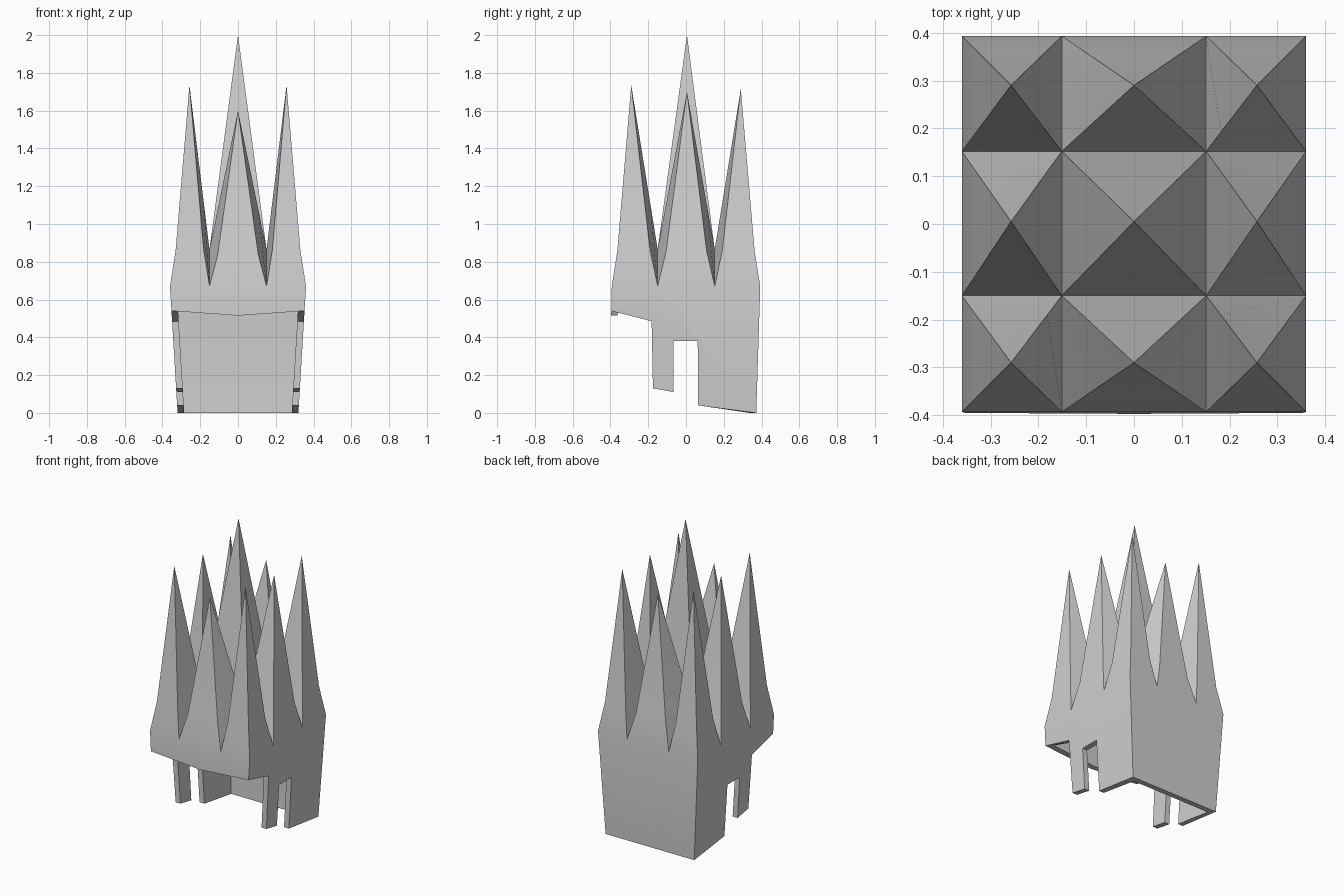
import bpy, bmesh, math

cube = bpy.data.objects.get("Cube")
if cube:
    bpy.data.objects.remove(cube, do_unlink=True)

# Single flat colour
grey = bpy.data.materials.new("light grey")
grey.use_nodes = True
grey.diffuse_color = (0.62, 0.62, 0.62, 1)
grey.node_tree.nodes["Principled BSDF"].inputs["Base Color"].default_value = (0.62, 0.62, 0.62, 1)

THICK = 0.035
# Lower outline of a side wall (y, z), front to back, with sideburn and notch
SIDE = [(-0.395, 0.54), (-0.182, 0.485), (-0.175, 0.13), (-0.065, 0.11),
        (-0.065, 0.38), (0.062, 0.38), (0.064, 0.04), (0.372, 0.0)]
# Spike tips: rows front to back, columns -x to +x
TIP_X, TIP_Y = (-0.257, 0.0, 0.257), (-0.29, 0.005, 0.29)
TIP_Z = ((1.735, 1.60, 1.735), (1.70, 2.0, 1.70), (1.715, 1.62, 1.715))


def wall_x(z, d):
    """Half width of the tapering side walls."""
    return 0.36 - 0.06 * (0.67 - z) - d


def spikes(bm, d, drop, tip_drop):
    """3 x 3 field of flared four-sided spikes."""
    low, high = 0.67 - drop, 0.865 - drop
    gx = (-wall_x(low, d), -0.151, 0.151, wall_x(low, d))
    gy = (-0.393 + d, -0.15, 0.152, 0.393 - d)
    for r in range(3):
        for c in range(3):
            tip = (TIP_X[c], TIP_Y[r], TIP_Z[r][c] - tip_drop)
            base, ring = [], []
            for i, j in ((c, r), (c + 1, r), (c + 1, r + 1), (c, r + 1)):
                inner = i in (1, 2) and j in (1, 2)
                p = (gx[i], gy[j], high if inner else low)
                tz = 0.29 if inner else 0.18      # rim corners flare outwards
                base.append(p)
                ring.append([p[k] + (tip[k] - p[k]) * t
                             for k, t in enumerate((0.29, 0.29, tz))])
            vb = [bm.verts.new(p) for p in base]
            vr = [bm.verts.new(p) for p in ring]
            vt = bm.verts.new(tip)
            for k in range(4):
                n = (k + 1) % 4
                bm.faces.new((vb[k], vb[n], vr[n], vr[k]))
                bm.faces.new((vr[k], vr[n], vt))
    return gx, gy, low


def shell(bm, d, drop, tip_drop):
    """Spikes plus four walls; returns the closed lower rim."""
    gx, gy, low = spikes(bm, d, drop, tip_drop)
    side = [list(p) for p in SIDE]
    side[0][0] += d
    side[-1][0] -= d
    left = [(wall_x(z, d), y, z) for y, z in side]
    right = [(-x, y, z) for x, y, z in left]
    centre = (0, -0.397 + d, 0.515)

    def face(points):
        bm.faces.new([bm.verts.new(p) for p in points])

    face([(gx[3], y, low) for y in reversed(gy)] + left)
    face([(gx[0], y, low) for y in reversed(gy)] + right)
    face([(x, gy[0], low) for x in gx] + [left[0], centre, right[0]])
    face([(x, gy[3], low) for x in gx] + [left[-1], right[-1]])
    return [centre] + left + right[::-1]


bm = bmesh.new()
outer = shell(bm, 0, 0, 0)
inner = shell(bm, THICK, 0.05, 0.4)
# Rim joining the outside to the lining
for k in range(len(outer)):
    n = (k + 1) % len(outer)
    bm.faces.new([bm.verts.new(p) for p in (outer[k], outer[n], inner[n], inner[k])])
bmesh.ops.remove_doubles(bm, verts=bm.verts, dist=0.0005)
bmesh.ops.recalc_face_normals(bm, faces=bm.faces)

mesh = bpy.data.meshes.new("spiked_hair")
bm.to_mesh(mesh)
bm.free()
mesh.materials.append(grey)
hair = bpy.data.objects.new("spiked_hair", mesh)
bpy.context.collection.objects.link(hair)

# Soften the flare, keep the ridges sharp
bpy.ops.object.select_all(action='DESELECT')
hair.select_set(True)
bpy.context.view_layer.objects.active = hair
bpy.ops.object.shade_smooth_by_angle(angle=math.radians(25))
